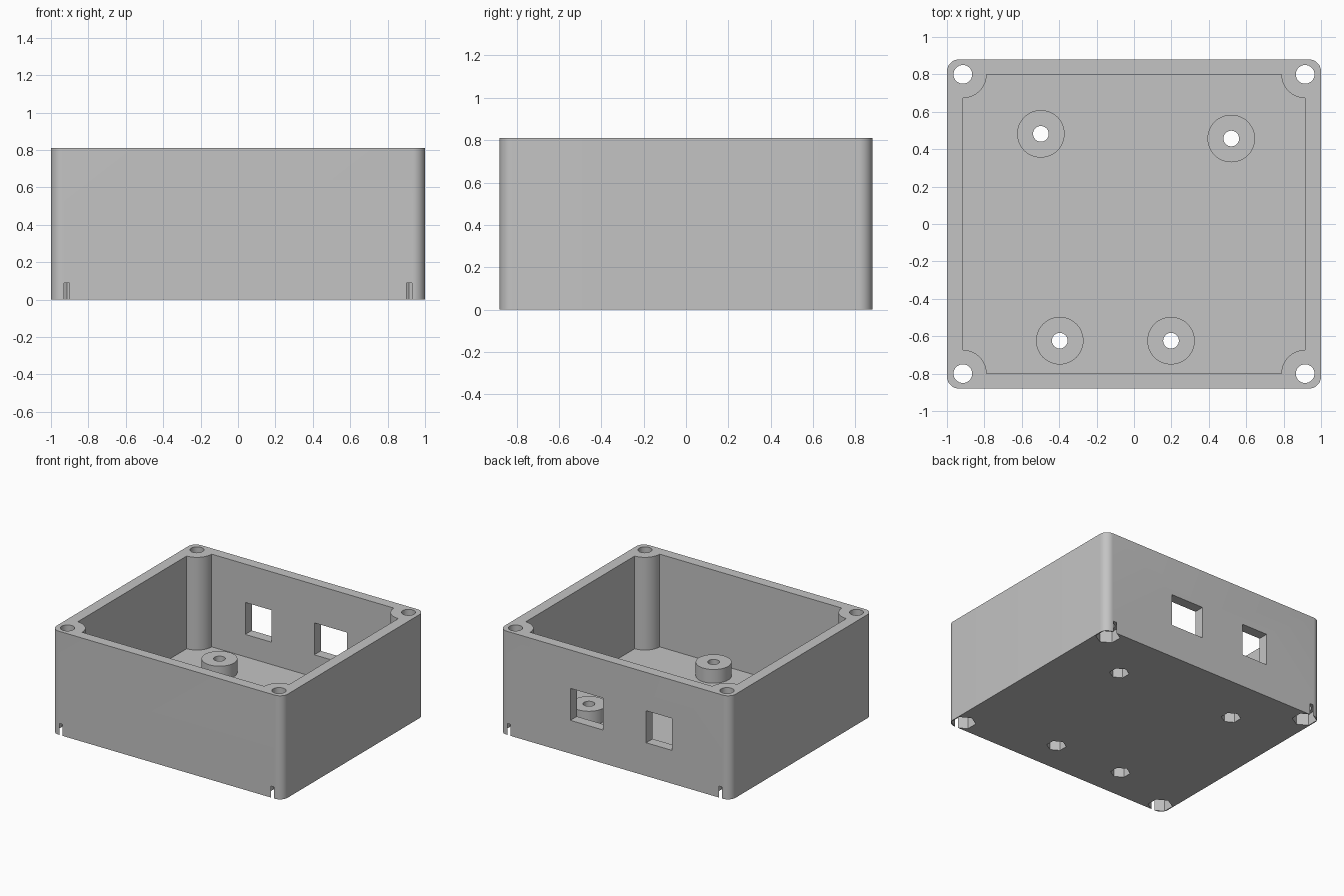
import bpy
import bmesh
from math import radians, cos, sin

# Remove only the default cube
cube = bpy.data.objects.get("Cube")
if cube:
    bpy.data.objects.remove(cube, do_unlink=True)

HALF_X, HALF_Y, HEIGHT = 1.0, 0.88, 0.81
POST_X, POST_Y = 0.915, 0.8      # cavity corners, also the screw post centres
FLOOR = 0.085
PILLAR_R = 0.127
POCKET_TOP = 0.09

grey = bpy.data.materials.new("light grey plastic")
grey.use_nodes = True
colour = (0.55, 0.55, 0.55, 1)
grey.diffuse_color = colour
grey.node_tree.nodes["Principled BSDF"].inputs["Base Color"].default_value = colour


def prism(name, points, z0, z1):
    """Extrude a flat outline from z0 to z1."""
    bm = bmesh.new()
    base = bm.faces.new([bm.verts.new((x, y, z0)) for x, y in points])
    top = bmesh.ops.extrude_face_region(bm, geom=[base])["geom"]
    verts = [v for v in top if isinstance(v, bmesh.types.BMVert)]
    bmesh.ops.translate(bm, verts=verts, vec=(0, 0, z1 - z0))
    bmesh.ops.recalc_face_normals(bm, faces=bm.faces)
    mesh = bpy.data.meshes.new(name)
    bm.to_mesh(mesh)
    bm.free()
    obj = bpy.data.objects.new(name, mesh)
    bpy.context.collection.objects.link(obj)
    return obj


def arc(cx, cy, r, start, end, steps):
    angles = [radians(start + (end - start) * i / steps) for i in range(steps + 1)]
    return [(cx + r * cos(a), cy + r * sin(a)) for a in angles]


def disc(cx, cy, r, sides=48, turn=0):
    return arc(cx, cy, r, turn, turn + 360, sides)[:-1]


def rectangle(x0, x1, y0, y1):
    return [(x0, y0), (x1, y0), (x1, y1), (x0, y1)]


def combine(target, tool, operation):
    """Apply a boolean and discard the tool."""
    tool.hide_render = True
    mod = target.modifiers.new("combine", "BOOLEAN")
    mod.operation, mod.solver, mod.object = operation, "EXACT", tool
    bpy.context.view_layer.objects.active = target
    bpy.ops.object.modifier_apply(modifier=mod.name)
    bpy.data.objects.remove(tool, do_unlink=True)


# Outline with rounded corners, and cavity outline that curves round the posts
quadrants = [(1, 1), (-1, 1), (-1, -1), (1, -1)]
outer, inner = [], []
round_r = 0.065
for k, (sx, sy) in enumerate(quadrants):
    turn = 90 * k
    outer += arc(sx * (HALF_X - round_r), sy * (HALF_Y - round_r), round_r, turn, turn + 90, 12)
    inner += arc(sx * POST_X, sy * POST_Y, PILLAR_R, turn + 270, turn + 180, 14)

# Open-topped box
case = prism("enclosure_case", outer, 0, HEIGHT)
combine(case, prism("cavity", inner, FLOOR, HEIGHT + 0.1), "DIFFERENCE")

# Board standoffs on the floor
standoffs = [(-0.498, 0.482), (0.52, 0.457), (-0.397, -0.624), (0.198, -0.624)]
for x, y in standoffs:
    combine(case, prism("standoff", disc(x, y, PILLAR_R), 0.04, 0.192), "UNION")

# Through holes with hexagonal nut pockets underneath
posts = [(sx * POST_X, sy * POST_Y) for sx, sy in quadrants]
for places, hole_r, nut_r in ((standoffs, 0.042, 0.071), (posts, 0.05, 0.0885)):
    for x, y in places:
        combine(case, prism("screw_hole", disc(x, y, hole_r, 32), -0.1, HEIGHT + 0.1), "DIFFERENCE")
        combine(case, prism("nut_pocket", disc(x, y, nut_r, 6, 30), -0.1, POCKET_TOP), "DIFFERENCE")

# Connector windows in the back wall
for x0, x1 in ((0.1, 0.384), (-0.497, -0.272)):
    combine(case, prism("window", rectangle(x0, x1, 0.72, 1.0), 0.26, 0.51), "DIFFERENCE")

# Finish: single colour, smooth curves with sharp edges
case.data.materials.clear()
case.data.materials.append(grey)
for face in case.data.polygons:
    face.material_index = 0
bpy.ops.object.select_all(action="DESELECT")
case.select_set(True)
bpy.context.view_layer.objects.active = case
bpy.ops.object.shade_smooth_by_angle(angle=radians(30))
